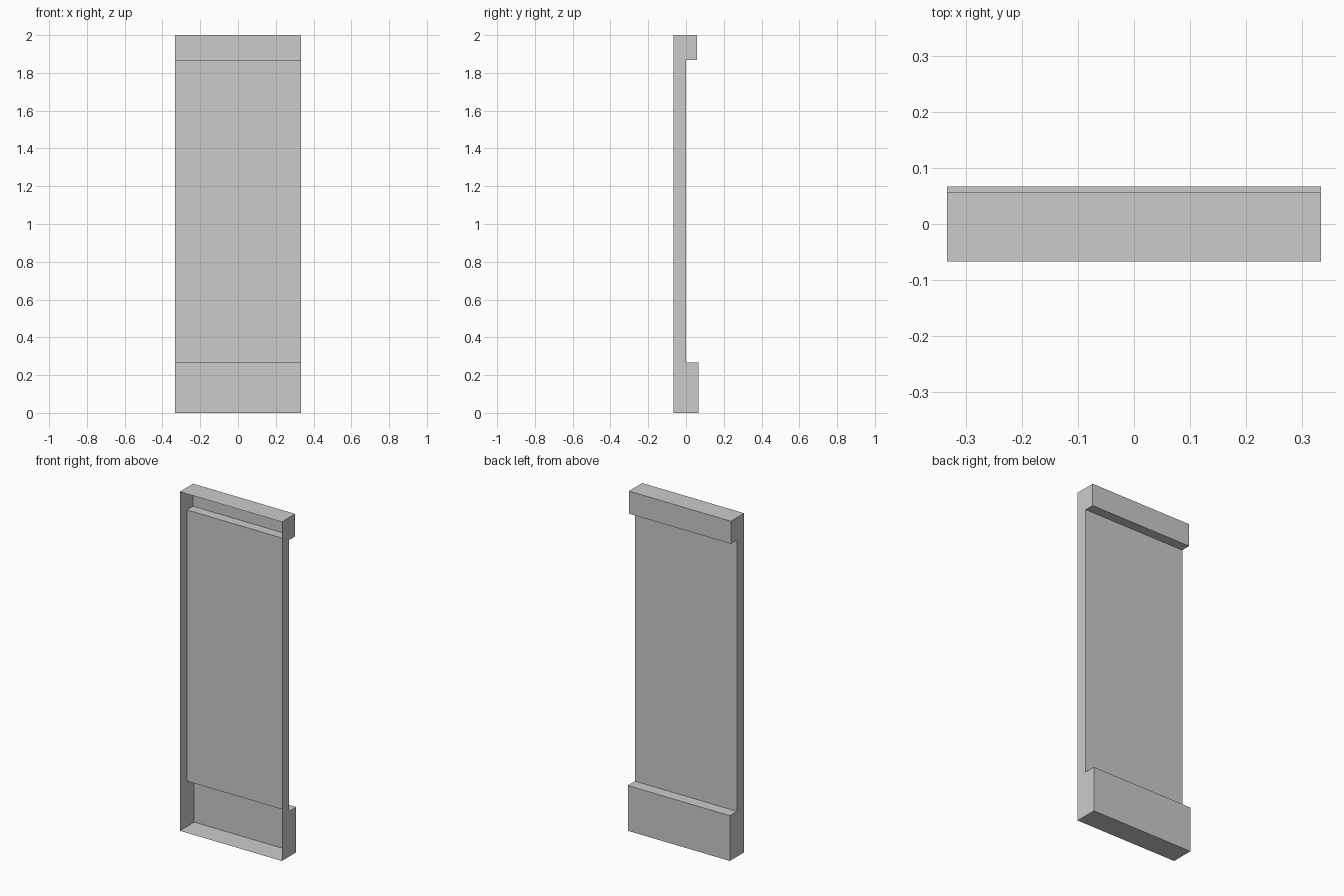
import bpy, bmesh

if "Cube" in bpy.data.objects:
    bpy.data.objects.remove(bpy.data.objects["Cube"])

HALF_WIDTH = 0.333

# Side profile (y, z), running from the open front edge at the bottom,
# around the back with its two ledges, to the open front edge at the top
PROFILE = [
    (-0.067, 0.0), (0.067, 0.0), (0.067, 0.267), (0.0, 0.267),
    (0.0, 1.867), (0.057, 1.867), (0.057, 2.0), (-0.067, 2.0),
]

bm = bmesh.new()
left, right = [[bm.verts.new((x, y, z)) for y, z in PROFILE]
               for x in (-HALF_WIDTH, HALF_WIDTH)]

# Side walls
bm.faces.new(left[::-1])
bm.faces.new(right)

# Bottom, stepped back and top; the front stays open
for i in range(len(PROFILE) - 1):
    bm.faces.new((left[i], left[i + 1], right[i + 1], right[i]))

mesh = bpy.data.meshes.new("wall_panel_shell")
bm.to_mesh(mesh)
bm.free()
panel = bpy.data.objects.new("wall_panel_shell", mesh)
bpy.context.collection.objects.link(panel)
